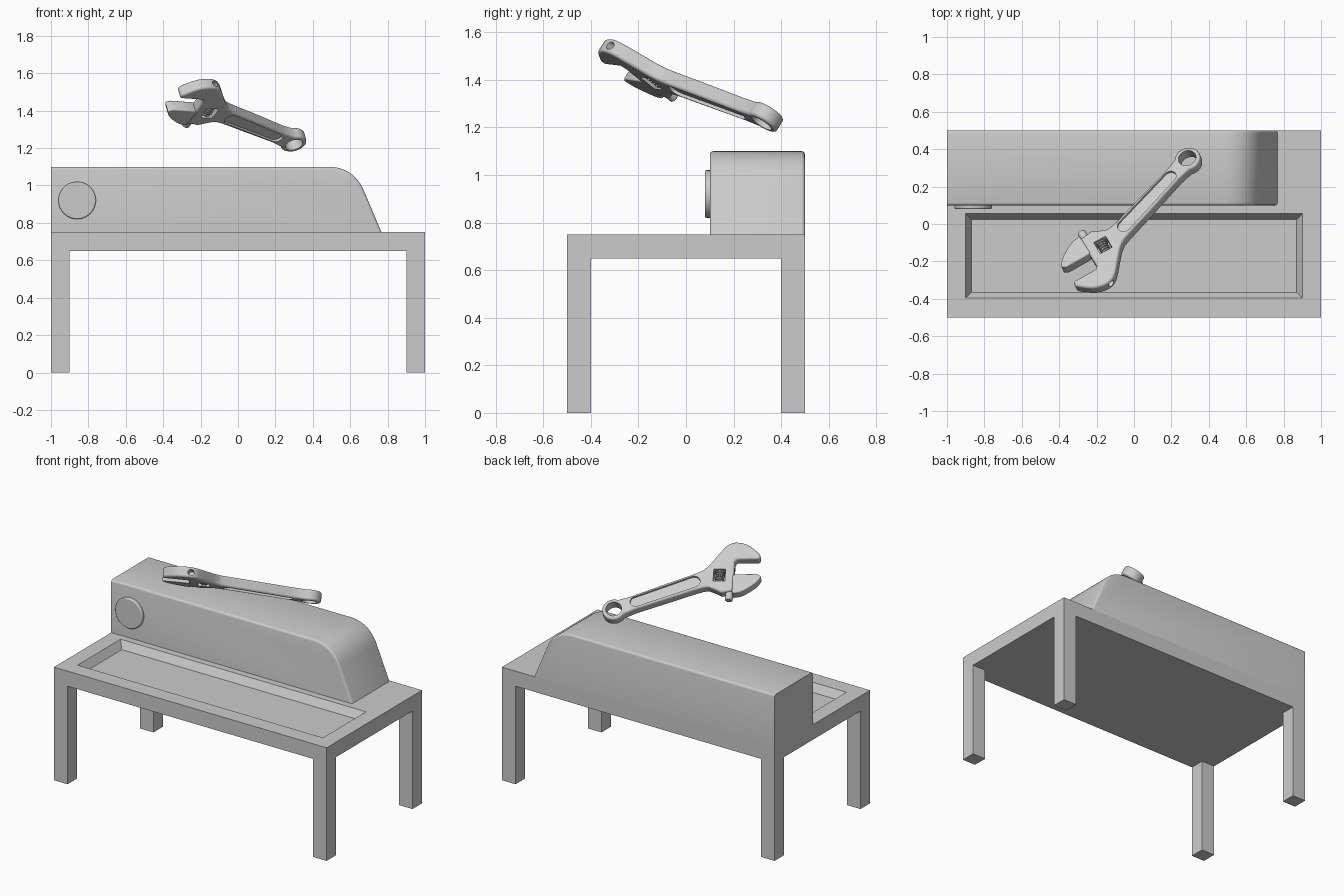
import bpy, bmesh, math
from mathutils import Vector, Matrix

if "Cube" in bpy.data.objects:
    bpy.data.objects.remove(bpy.data.objects["Cube"])


def finish(name, bm, matrix=None, smooth=True):
    bmesh.ops.recalc_face_normals(bm, faces=bm.faces)
    me = bpy.data.meshes.new(name)
    bm.to_mesh(me)
    bm.free()
    ob = bpy.data.objects.new(name, me)
    bpy.context.collection.objects.link(ob)
    if matrix:
        ob.matrix_world = matrix
    if smooth:
        shade(ob)
    return ob


def activate(ob):
    bpy.ops.object.select_all(action='DESELECT')
    ob.select_set(True)
    bpy.context.view_layer.objects.active = ob


def shade(ob):
    activate(ob)
    bpy.ops.object.shade_smooth_by_angle(angle=math.radians(35))


def box(name, lo, hi, matrix=None):
    bm = bmesh.new()
    bmesh.ops.create_cube(bm, size=1)
    for v in bm.verts:
        v.co = Vector([lo[i] + (hi[i] - lo[i]) * (v.co[i] + .5) for i in range(3)])
    return finish(name, bm, matrix, False)


def prism(pts, offset):
    """Closed outline of 3D points extruded along offset."""
    bm = bmesh.new()
    f = bm.faces.new([bm.verts.new(p) for p in pts])
    r = bmesh.ops.extrude_face_region(bm, geom=[f])
    bmesh.ops.translate(bm, vec=offset, verts=[g for g in r['geom'] if isinstance(g, bmesh.types.BMVert)])
    return bm


def plate(name, pts, z0, z1, matrix):
    return finish(name, prism([(x, y, z0) for x, y in pts], (0, 0, z1 - z0)), matrix)


def rod(name, a, b, r, matrix=None, n=32):
    a, b = Vector(a), Vector(b)
    bm = bmesh.new()
    m = Matrix.Translation((a + b) / 2) @ (b - a).to_track_quat('Z', 'Y').to_matrix().to_4x4()
    bmesh.ops.create_cone(bm, cap_ends=True, segments=n, radius1=r, radius2=r, depth=(b - a).length, matrix=m)
    return finish(name, bm, matrix)


def bevel(ob, width, segs=3):
    m = ob.modifiers.new('round', 'BEVEL')
    m.width, m.segments, m.limit_method = width, segs, 'ANGLE'
    m.angle_limit = math.radians(50)
    activate(ob)
    bpy.ops.object.modifier_apply(modifier=m.name)
    shade(ob)


def cut(ob, cutter):
    bpy.context.view_layer.update()
    m = ob.modifiers.new('cut', 'BOOLEAN')
    m.operation, m.object, m.solver = 'DIFFERENCE', cutter, 'EXACT'
    activate(ob)
    bpy.ops.object.modifier_apply(modifier=m.name)
    bpy.data.objects.remove(cutter)


def spline(pts, n=5):
    """Open Catmull-Rom curve through 2D points."""
    p = [Vector(q) for q in [pts[0]] + pts + [pts[-1]]]
    out = []
    for a, b, c, d in zip(p, p[1:], p[2:], p[3:]):
        for i in range(n):
            t = i / n
            out.append((2 * b + (c - a) * t + (2 * a - 5 * b + 4 * c - d) * t**2 + (3 * b - a - 3 * c + d) * t**3) / 2)
    return [(v.x, v.y) for v in out] + [pts[-1]]


def arc(cx, cy, r, a0, a1, n):
    return [(cx + r * math.cos(math.radians(a0 + (a1 - a0) * i / n)),
             cy + r * math.sin(math.radians(a0 + (a1 - a0) * i / n))) for i in range(n + 1)]


# table top with sloped tray recess, four legs
top = box('table_top', (-1, -.5, .65), (1, .5, .75))
bm = bmesh.new()
bmesh.ops.create_cube(bm, size=2)
for v in bm.verts:
    up = v.co.z > 0
    hx, hy = (.918, .243) if up else (.87, .195)
    v.co = Vector((v.co.x * hx, v.co.y * hy - .17, .78 if up else .70))
cut(top, finish('tray_cutter', bm, smooth=False))
for x in (-1, .9):
    for y in (-.5, .4):
        box('leg', (x, y, 0), (x + .1, y + .1, .65))

# bench housing with a curved right end
a, b, c = Vector((.48, 1.1)), Vector((.62, 1.1)), Vector((.675, .968))
curve = [(1 - t)**2 * a + 2 * t * (1 - t) * b + t * t * c for t in [i / 12 for i in range(13)]]
prof = [(-1, .75), (-1, 1.1)] + [tuple(p) for p in curve] + [(.767, .75)]
bm = prism([(x, .1, z) for x, z in prof], (0, .4, 0))
edges = []
for e in bm.edges:
    p, q = (v.co for v in e.verts)
    if abs(p.y - q.y) < .01 and max(p.z, q.z) > .76 and max(p.x, q.x) > -.99:
        edges.append(e)
bmesh.ops.bevel(bm, geom=edges, offset=.014, segments=3, profile=.5, affect='EDGES')
finish('housing', bm)

# round button on the housing
button = rod('button', (-.86, .08, .92), (-.86, .11, .92), .1, n=64)
bevel(button, .007)

# wrench frame: local x runs from ring to head, local y toward the fixed jaw
X = Vector((-.66, -.705, .262)).normalized()
Z = X.cross(Vector((.714, -.478, .51))).normalized()
Y = Z.cross(X)
W = Matrix((X, Y, Z)).transposed().to_4x4()
W.translation = (.292, .335, 1.244)
J, K = Vector((.927, -.375, 0)), Vector((.375, .927, 0))

# wrench handle and fixed jaw as one outline
outline = arc(0, 0, .07, 50, 310, 32)
outline += spline([(.12, -.047), (.35, -.052), (.55, -.058), (.60, -.085), (.64, -.13)])
outline += [(.71, -.145), (.772, .012), (.782, .04), (.80, .055), (.93, .005)]
outline += spline([(.945, .03), (.90, .119), (.84, .165), (.79, .17), (.745, .15),
                   (.674, .104), (.61, .066), (.55, .054), (.35, .052), (.12, .047)])
wrench = plate('wrench_body', outline, -.033, .033, W)
bevel(wrench, .012)
cut(wrench, rod('ring_cutter', (0, 0, -.1), (0, 0, .1), .048, W, 40))
panel = arc(.14, 0, .034, 90, 270, 12) + arc(.51, 0, .038, -90, 90, 12)
cut(wrench, plate('panel_cutter', panel, .019, .1, W))
cut(wrench, plate('panel_cutter', panel, -.1, -.019, W))

# worm window and pin hole in the head
C = Vector((.668, -.014, 0))
window = [C + J * i * .036 + K * j * .042 for i, j in ((-1, -1), (1, -1), (1, 1), (-1, 1))]
cut(wrench, plate('window_cutter', [(p.x, p.y) for p in window], -.1, .1, W))
P = Vector((.735, -.02, 0))
cut(wrench, rod('pin_hole_cutter', P + K * .12, P + K * .3, .018, W))
shade(wrench)

# worm screw: core plus ridges
rod('worm_core', C - K * .05, C + K * .05, .02, W, 20)
for i in range(-2, 3):
    o = C + K * i * .016
    rod('worm_ridge', o - K * .004, o + K * .004, .029, W, 24)

# sliding jaw and its rack rod
jaw = [(.742, -.04), (.765, -.045), (.884, -.09)]
jaw += spline([(.90, -.113), (.86, -.143), (.80, -.162), (.746, -.17), (.70, -.16)])
jaw = plate('sliding_jaw', jaw, -.032, .032, W)
bevel(jaw, .009)
rack = rod('rack_rod', P - K * .178, P + K * .08, .023, W)
bevel(rack, .005)
